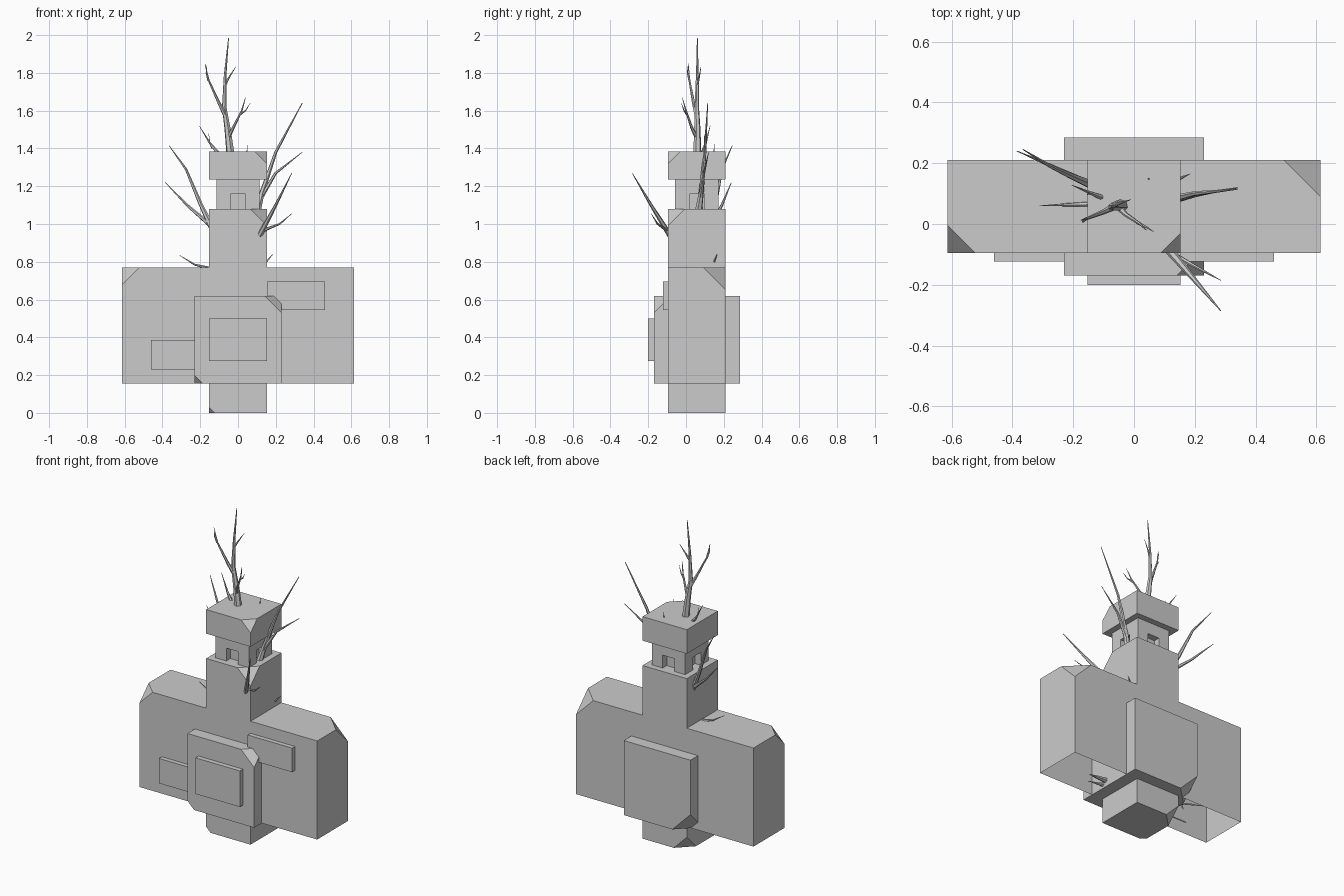
import bpy, bmesh, math
from mathutils import Vector

Y0, Y1 = -0.095, 0.21          # body depth
YC = (Y0 + Y1) / 2


def finish(bm, name):
    mesh = bpy.data.meshes.new(name)
    bm.to_mesh(mesh)
    bm.free()
    ob = bpy.data.objects.new(name, mesh)
    bpy.context.collection.objects.link(ob)
    return ob


def prism(name, profile, vec, cuts=(), open_test=None):
    """Extrude a closed profile, chip corners, optionally drop faces."""
    bm = bmesh.new()
    vec = Vector(vec)
    a = [bm.verts.new(p) for p in profile]
    b = [bm.verts.new(Vector(p) + vec) for p in profile]
    n = len(a)
    bm.faces.new(a)
    bm.faces.new(b[::-1])
    for i in range(n):
        j = (i + 1) % n
        bm.faces.new((a[i], b[i], b[j], a[j]))
    for co, size in cuts:
        chip(bm, Vector(co), size)
    bmesh.ops.recalc_face_normals(bm, faces=bm.faces[:])
    if open_test:
        bm.normal_update()
        gone = [f for f in bm.faces if open_test(f)]
        bmesh.ops.delete(bm, geom=gone, context='FACES')
    return finish(bm, name)


def chip(bm, co, d):
    """Cut one corner off, d along each of its edges."""
    v = min(bm.verts, key=lambda w: (w.co - co).length)
    new = [bmesh.utils.edge_split(e, v, d / e.calc_length())[1]
           for e in list(v.link_edges)]
    for f in list(v.link_faces):
        p, q = [w for w in f.verts if w in new]
        bmesh.utils.face_split(f, p, q)
    bmesh.ops.delete(bm, geom=[v], context='VERTS')
    bm.faces.new(new)


def box(name, x0, x1, y0, y1, z0, z1, cuts=()):
    prof = [(x0, y0, z0), (x1, y0, z0), (x1, y1, z0), (x0, y1, z0)]
    return prism(name, prof, (0, 0, z1 - z0), cuts)


def branch(name, limbs, sides=6):
    """Tapered tubes: each limb is (base radius, points)."""
    bm = bmesh.new()
    for r0, pts in limbs:
        pts = [Vector(p) for p in pts]
        rings, n = [], len(pts)
        for i, p in enumerate(pts):
            d = (pts[min(i + 1, n - 1)] - pts[max(i - 1, 0)]).normalized()
            u = d.cross(Vector((0.3, 1, 0.1))).normalized()
            w = d.cross(u)
            r = r0 * (1 - 0.9 * i / (n - 1))
            rings.append([bm.verts.new(p + r * (math.cos(t) * u + math.sin(t) * w))
                          for t in (2 * math.pi * k / sides for k in range(sides))])
        for a, b in zip(rings, rings[1:]):
            for k in range(sides):
                m = (k + 1) % sides
                bm.faces.new((a[k], a[m], b[m], b[k]))
        bm.faces.new(rings[0][::-1])
        bm.faces.new(rings[-1])
    bmesh.ops.recalc_face_normals(bm, faces=bm.faces[:])
    return finish(bm, name)


# Cross-shaped body: foot, arms and column, arms open underneath
half = [(0.153, 0), (0.153, 0.155), (0.613, 0.155), (0.613, 0.77),
        (0.153, 0.77), (0.153, 1.08)]
outline = [(x, Y0, z) for x, z in half] + [(-x, Y0, z) for x, z in half[::-1]]
prism("body", outline, (0, Y1 - Y0, 0),
      [((-0.613, Y0, 0.77), 0.09), ((0.613, Y1, 0.77), 0.12),
       ((0.153, Y0, 1.08), 0.09), ((-0.153, Y0, 0), 0.03),
       ((-0.153, Y1, 0), 0.09)],
      lambda f: f.normal.z < -0.9 and abs(f.calc_center_median().x) > 0.2)

# Central block running front to back
box("central_block", -0.23, 0.23, -0.17, 0.285, 0.155, 0.62,
    [((0.23, -0.17, 0.62), 0.09), ((-0.23, -0.17, 0.155), 0.045),
     ((-0.23, 0.285, 0.155), 0.125)])

# Raised front panels
box("center_panel", -0.153, 0.153, -0.2, -0.16, 0.275, 0.5)
box("upper_panel", 0.153, 0.46, -0.123, -0.09, 0.545, 0.695)
box("lower_panel", -0.46, -0.153, -0.123, -0.09, 0.23, 0.385)

# Neck with a doorway niche in each side
quarter = [(0.115, -0.115), (0.115, -0.04), (0.075, -0.04), (0.075, 0.04), (0.115, 0.04)]
plan = []
for k in range(4):
    c, s = round(math.cos(k * math.pi / 2)), round(math.sin(k * math.pi / 2))
    plan += [(c * x - s * y, s * x + c * y + YC, 1.08) for x, y in quarter]
# The first point of each quarter is a corner of the square
prism("neck_lower", plan, (0, 0, 0.08))
box("neck_upper", -0.115, 0.115, YC - 0.115, YC + 0.115, 1.16, 1.235)

# Cap
box("cap", -0.153, 0.153, Y0, Y1, 1.235, 1.385, [((0.153, Y0, 1.385), 0.065)])

# Tree on the cap
branch("top_tree", [
    (0.022, [(-0.04, 0.06, 1.37), (-0.055, 0.06, 1.5), (-0.073, 0.057, 1.62),
             (-0.068, 0.06, 1.79), (-0.05, 0.06, 1.985)]),
    (0.012, [(-0.07, 0.055, 1.58), (-0.1, 0.04, 1.64), (-0.155, 0.018, 1.76),
             (-0.175, 0.012, 1.85)]),
    (0.006, [(-0.157, 0.018, 1.76), (-0.168, 0.008, 1.8), (-0.165, 0.005, 1.84)]),
    (0.011, [(-0.05, 0.055, 1.46), (-0.025, 0.03, 1.51), (0.02, 0, 1.6),
             (0.04, -0.02, 1.67)]),
    (0.006, [(0.01, 0.005, 1.58), (0.04, -0.01, 1.6), (0.065, -0.025, 1.64)]),
    (0.008, [(-0.068, 0.06, 1.74), (-0.045, 0.07, 1.78), (-0.01, 0.08, 1.835)])])
branch("cap_twigs", [
    (0.01, [(-0.1, 0.085, 1.37), (-0.15, 0.105, 1.43), (-0.205, 0.128, 1.52)]),
    (0.006, [(-0.135, 0.1, 1.4), (-0.15, 0.1, 1.43), (-0.155, 0.095, 1.48)]),
    (0.004, [(0.048, 0.148, 1.37), (0.05, 0.15, 1.425)])])

# Branches growing out of the sides
branch("right_branch", [
    (0.02, [(0.1, 0.065, 1.06), (0.125, 0.08, 1.16), (0.2, 0.1, 1.38), (0.34, 0.115, 1.64)]),
    (0.013, [(0.115, 0.075, 1.13), (0.2, 0.095, 1.27), (0.34, 0.12, 1.38)])])
branch("left_branch", [
    (0.016, [(-0.13, 0.125, 0.96), (-0.2, 0.155, 1.11), (-0.275, 0.19, 1.29),
             (-0.365, 0.245, 1.415)]),
    (0.013, [(-0.13, 0.125, 0.98), (-0.27, 0.19, 1.1), (-0.385, 0.24, 1.22)])])
branch("front_branch", [
    (0.015, [(0.115, -0.085, 0.94), (0.2, -0.185, 1.1), (0.285, -0.285, 1.27)]),
    (0.009, [(0.13, -0.1, 0.965), (0.22, -0.15, 1.0), (0.285, -0.185, 1.055)])])
branch("shoulder_twigs", [
    (0.009, [(-0.15, 0.065, 0.765), (-0.23, 0.063, 0.785), (-0.31, 0.06, 0.835)]),
    (0.007, [(0.14, 0.145, 0.79), (0.185, 0.165, 0.84)])])

# Twigs sheltered under the arms
branch("under_arm_twigs", [
    (0.018, [(0.2, 0.02, 0.2), (0.3, 0.03, 0.19), (0.36, 0.04, 0.18)]),
    (0.012, [(0.22, 0.0, 0.18), (0.33, -0.01, 0.17)]),
    (0.018, [(-0.22, 0.06, 0.27), (-0.27, 0.08, 0.22), (-0.29, 0.09, 0.17)]),
    (0.008, [(-0.25, 0.1, 0.19), (-0.3, 0.16, 0.175), (-0.36, 0.205, 0.165)])])
